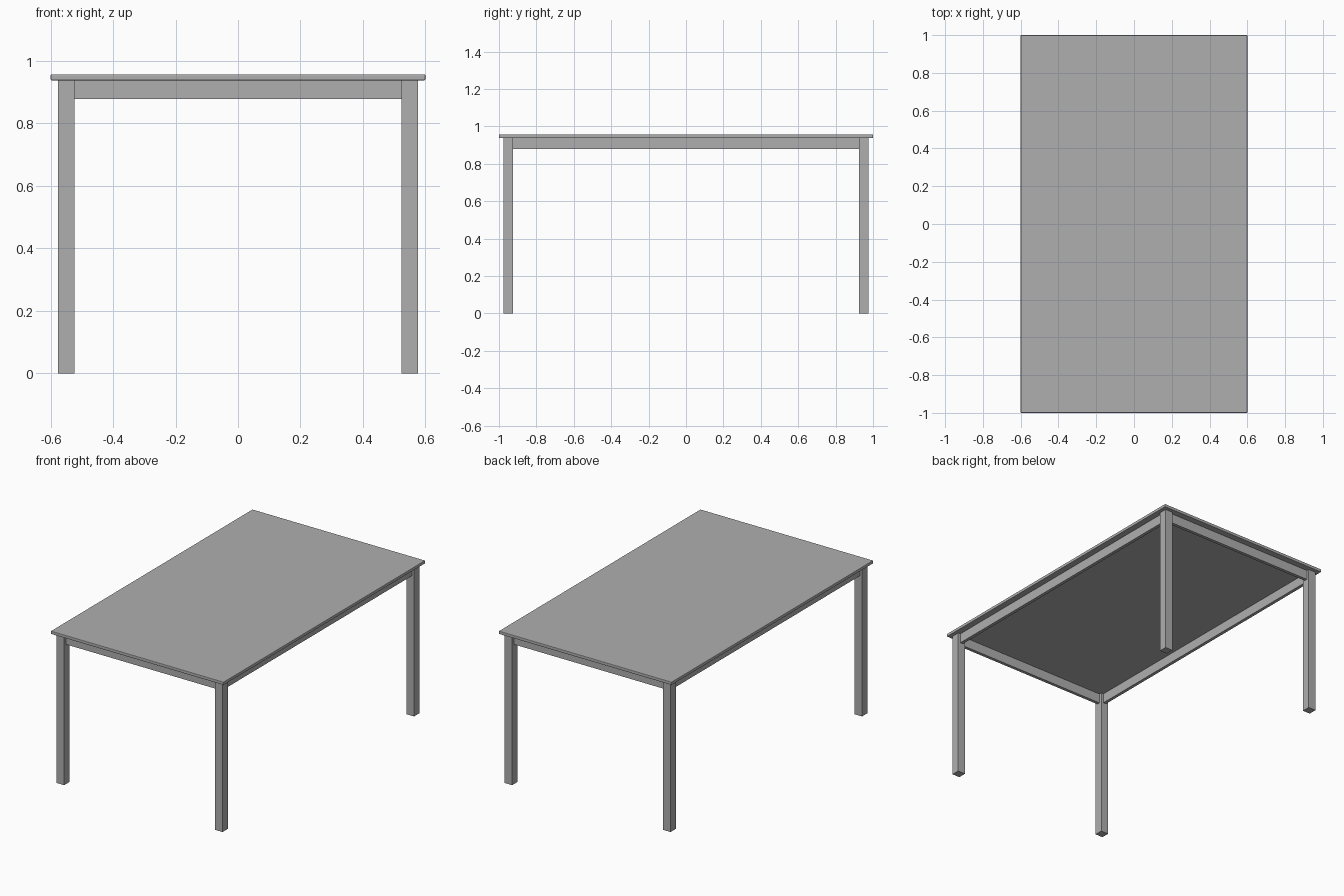
import bpy

cube = bpy.data.objects.get("Cube")
if cube:
    bpy.data.objects.remove(cube, do_unlink=True)

# Single grey finish
GREY = (0.43, 0.43, 0.43, 1)
grey = bpy.data.materials.new("grey finish")
grey.use_nodes = True
grey.diffuse_color = GREY
shader = next(n for n in grey.node_tree.nodes if n.type == 'BSDF_PRINCIPLED')
shader.inputs["Base Color"].default_value = GREY

LEG_X, LEG_Y, LEG_W = 0.55, 0.95, 0.052   # leg centres and width
LEG_TOP, TABLE_TOP = 0.938, 0.957
APRON_LOW, APRON_T = 0.878, 0.02


def box(name, center, size, bevel=0):
    bpy.ops.mesh.primitive_cube_add(size=1, location=center)
    obj = bpy.context.object
    obj.name = name
    obj.scale = size
    bpy.ops.object.transform_apply(location=False, rotation=False, scale=True)
    obj.data.materials.append(grey)
    if bevel:
        mod = obj.modifiers.new("soft edge", 'BEVEL')
        mod.width = bevel
        mod.segments = 2
    return obj


# Tabletop with slightly eased edges
box("tabletop", (0, 0, (LEG_TOP + TABLE_TOP) / 2),
    (1.2, 2, TABLE_TOP - LEG_TOP), 0.003)

# Four square legs
for sx, side in ((1, "left"), (-1, "right")):
    for sy, end in ((-1, "front"), (1, "back")):
        box(f"{end}_{side}_leg", (sx * LEG_X, sy * LEG_Y, LEG_TOP / 2),
            (LEG_W, LEG_W, LEG_TOP))

# Apron rails running between the legs
apron_z = (APRON_LOW + LEG_TOP) / 2
apron_h = LEG_TOP - APRON_LOW
for s, end, side in ((-1, "front", "right"), (1, "back", "left")):
    box(f"{end}_apron", (0, s * LEG_Y, apron_z),
        (2 * LEG_X - LEG_W, APRON_T, apron_h))
    box(f"{side}_apron", (s * LEG_X, 0, apron_z),
        (APRON_T, 2 * LEG_Y - LEG_W, apron_h))
